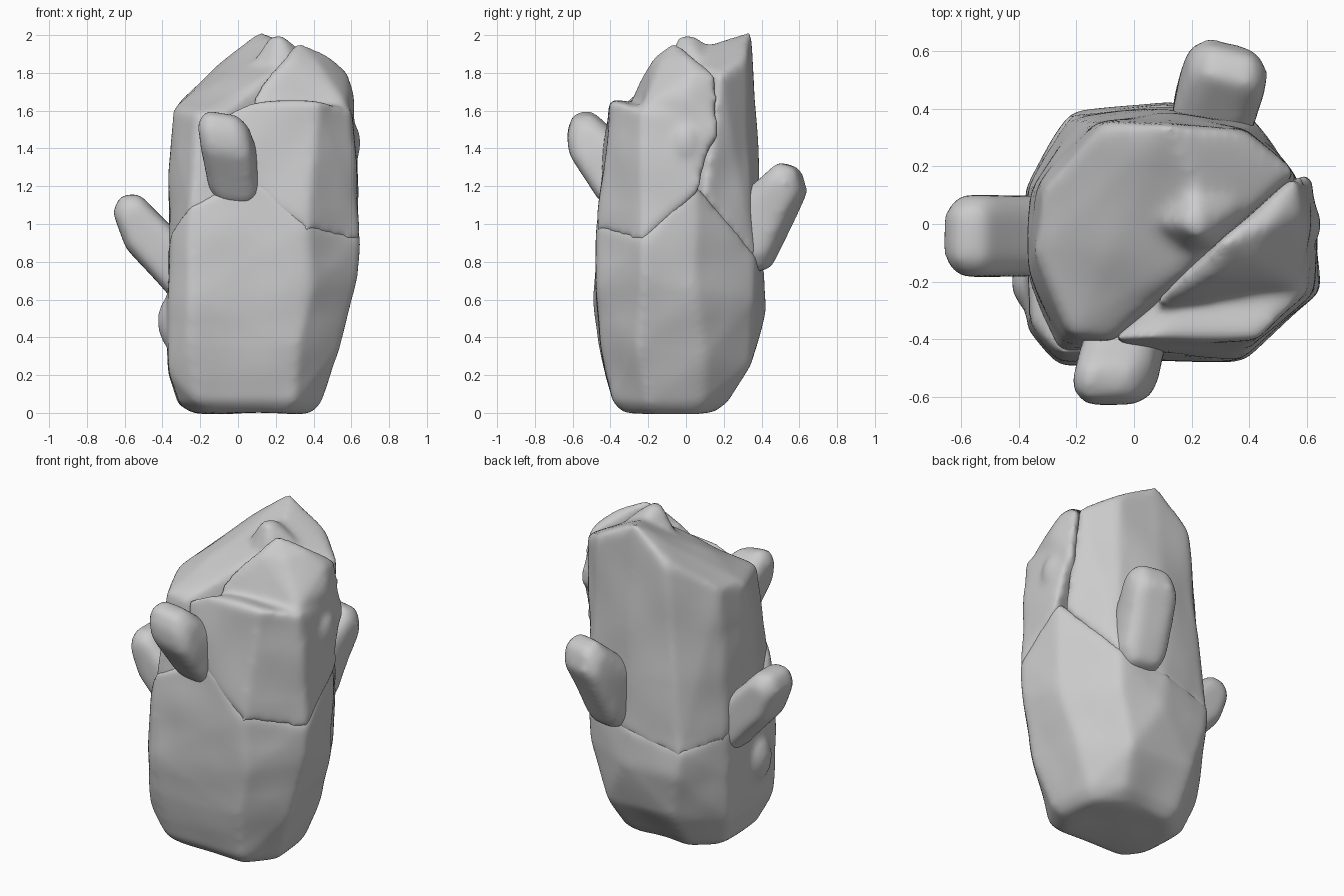
import bpy, bmesh
from mathutils import Matrix, Vector

noise = bpy.data.textures.new("stone_noise", 'CLOUDS')
noise.noise_scale = 0.3
noise.noise_depth = 0


def add_hull(bm, points):
    part = bmesh.new()
    for p in points:
        part.verts.new(p)
    res = bmesh.ops.convex_hull(part, input=part.verts)
    junk = [g for g in res["geom_interior"] if isinstance(g, bmesh.types.BMVert)]
    bmesh.ops.delete(part, geom=junk, context='VERTS')
    bmesh.ops.recalc_face_normals(part, faces=part.faces)
    tmp = bpy.data.meshes.new("tmp")
    part.to_mesh(tmp)
    part.free()
    bm.from_mesh(tmp)
    bpy.data.meshes.remove(tmp)


def stone(name, hulls, bumps=(), smooth=18, rough=0.024, grow=0.004):
    """Worn stone: convex blocks and warts fused, softened and roughened."""
    bm = bmesh.new()
    for pts in hulls:
        add_hull(bm, pts)
    for centre, size in bumps:
        m = Matrix.Translation(centre) @ Matrix.Diagonal((*size, 1))
        bmesh.ops.create_icosphere(bm, subdivisions=3, radius=1, matrix=m)
    me = bpy.data.meshes.new(name)
    bm.to_mesh(me)
    bm.free()
    ob = bpy.data.objects.new(name, me)
    bpy.context.collection.objects.link(ob)
    r = ob.modifiers.new("fuse", 'REMESH')
    r.mode = 'VOXEL'
    r.voxel_size = 0.018
    r.use_smooth_shade = True
    s = ob.modifiers.new("soften", 'SMOOTH')
    s.factor = 0.5
    s.iterations = smooth
    d = ob.modifiers.new("roughen", 'DISPLACE')
    d.texture = noise
    d.strength = rough
    d.mid_level = 0.5 - grow / rough
    return ob


# lower boulder: rounded foot, flare, waist and broken rim
foot = [(-.22, -.22, .003), (-.17, -.32, .003), (.26, -.33, .003), (.38, -.18, .003),
        (.35, .06, .003), (.2, .14, .003), (-.12, .15, .003), (-.23, .04, .003)]
heel = [(-.31, -.26, .05), (-.22, -.39, .06), (.3, -.39, .06), (.435, -.2, .05),
        (.4, .09, .06), (.25, .22, .06), (-.15, .21, .06), (-.31, .05, .05)]
flare = [(-.36, -.34, .2), (-.25, -.45, .35), (.32, -.45, .35), (.54, -.25, .33),
         (.5, .1, .3), (.3, .34, .25), (-.14, .34, .27), (-.36, .1, .2)]
waist = [(-.365, -.36, .6), (-.25, -.485, .6), (.38, -.465, .65), (.63, -.23, .7),
         (.61, .05, .65), (.4, .36, .6), (.13, .425, .55), (-.2, .385, .55), (-.38, .12, .5)]
rim = [(-.355, -.34, .95), (-.26, -.45, 1.1), (-.08, -.445, 1.2), (.1, -.445, 1.25),
       (.36, -.465, .99), (.645, -.23, .92), (.62, .05, 1.21), (.41, .36, .83),
       (.1, .415, .77), (-.23, .375, .7), (-.375, .1, .77)]
stone("lower_boulder", [foot + heel + flare + waist + rim],
      bumps=[((-.35, -.2, .48), (.07, .1, .14))])

# tall slab at the back left: slanted top with a small second peak
slab_top = [(-.345, -.1, 1.61), (-.32, .12, 1.65), (-.1, .34, 1.84), (.12, .345, 2.025),
            (.38, .32, 1.88), (.55, .18, 1.78), (.3, -.05, 1.88),
            (-.08, -.4, 1.58), (-.22, -.38, 1.58)]
slab_base = [(-.375, .12, .72), (-.36, -.2, .85), (-.26, -.45, 1.05), (-.1, -.43, 1.1),
             (.59, .1, 1.15), (.405, .365, .82), (.12, .415, .72), (-.22, .38, .66)]
peak = [(.17, .0, 1.99), (.22, -.03, 2.0), (.22, .04, 1.99), (.04, .0, 1.8),
        (.2, .18, 1.9), (.37, .06, 1.88), (.28, -.08, 1.88), (.16, -.12, 1.75)]
stone("back_slab", [slab_top + slab_base, peak])

# front right block with a ledge, and the crest rising behind the ledge
block = [(.08, -.445, 1.22), (.36, -.47, .97), (.645, -.23, .9), (.635, .07, 1.18),
         (.3, -.1, 1.0), (-.08, -.42, 1.25), (-.07, -.4, 1.58), (.08, -.4, 1.655),
         (.43, -.4, 1.655), (.6, -.24, 1.61), (.61, .16, 1.55), (.3, -.1, 1.6)]
crest = [(.06, -.29, 1.65), (.22, -.2, 1.81), (.28, -.17, 1.88), (.31, -.06, 1.965),
         (.48, .0, 1.89), (.42, -.13, 1.86), (.56, .16, 1.78), (.575, .04, 1.8),
         (.61, .0, 1.68), (.57, -.22, 1.63), (.35, -.24, 1.66), (.3, -.2, 1.3),
         (.58, -.15, 1.3), (.61, .17, 1.45), (.3, 0, 1.3)]
stone("front_block", [block, crest], bumps=[((.598, .0, 1.43), (.05, .07, .1))])


# three stubby knobs that lean up and out of the pillar
def knob(name, outline, half):
    """Outline points around a knob, widened by +-half with chamfered flanks."""
    mid = sum((Vector(p) for p in outline), Vector()) / len(outline)
    half = Vector(half)
    pts = []
    for p in outline:
        v = Vector(p)
        inner = mid + (v - mid) * 0.74
        for s in (-1, 1):
            pts += [v + half * s * 0.62, inner + half * s]
    stone(name, [pts], smooth=24, rough=0.012, grow=0.012)


knob("left_knob", [(x, -.04, z) for x, z in
     ((-.65, 1.06), (-.62, 1.14), (-.53, 1.15), (-.28, .9), (-.28, .54), (-.58, .88))],
     (0, .13, 0))
knob("front_knob", [(-.08, -.62, 1.48), (-.09, -.59, 1.57), (-.08, -.5, 1.58),
     (-.03, -.32, 1.42), (-.01, -.34, 1.07), (-.02, -.45, 1.13), (-.06, -.61, 1.38)],
     (.125, 0, -.02))
knob("back_knob", [(.33, .5, 1.32), (.34, .59, 1.29), (.33, .62, 1.17),
     (.27, .43, .77), (.25, .28, .74), (.25, .28, 1.12)], (.125, -.03, 0))
